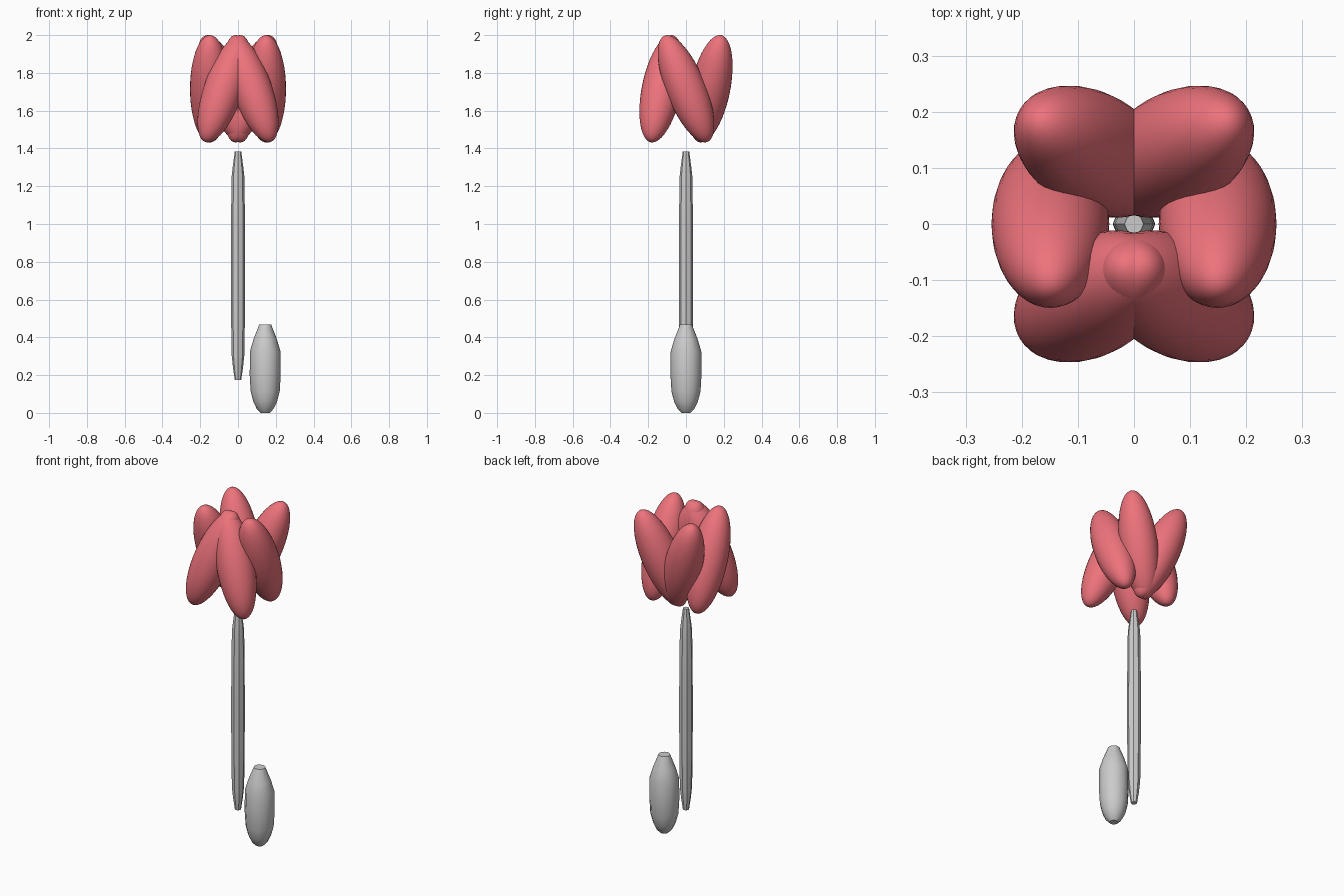
import bpy, bmesh, math
from mathutils import Vector, Matrix

if "Cube" in bpy.data.objects:
    bpy.data.objects.remove(bpy.data.objects["Cube"])

pink = bpy.data.materials.new("petal_pink")
pink.diffuse_color = (0.85, 0.17, 0.2, 1)
pink.use_nodes = True
pink.node_tree.nodes["Principled BSDF"].inputs["Base Color"].default_value = pink.diffuse_color


def finish(name, bm, mat=None, angle=None):
    bmesh.ops.recalc_face_normals(bm, faces=bm.faces)
    me = bpy.data.meshes.new(name)
    bm.to_mesh(me)
    bm.free()
    ob = bpy.data.objects.new(name, me)
    bpy.context.collection.objects.link(ob)
    if mat:
        me.materials.append(mat)
    bpy.ops.object.select_all(action='DESELECT')
    ob.select_set(True)
    bpy.context.view_layer.objects.active = ob
    if angle:
        bpy.ops.object.shade_smooth_by_angle(angle=angle)
    else:
        bpy.ops.object.shade_smooth()
    return ob


def lathe(name, profile, sides, x=0.0):
    """Stack of capped rings from (radius, z) pairs."""
    bm = bmesh.new()
    rings = []
    for r, z in profile:
        rings.append([bm.verts.new((x + r * math.cos(math.tau * i / sides),
                                    r * math.sin(math.tau * i / sides), z))
                      for i in range(sides)])
    for a, b in zip(rings, rings[1:]):
        for i in range(sides):
            j = (i + 1) % sides
            bm.faces.new((a[i], a[j], b[j], b[i]))
    bm.faces.new(rings[0])
    bm.faces.new(rings[-1])
    return finish(name, bm, angle=math.radians(35))


def petal(name, around, lean):
    """Long ellipsoid on a ring, its top leaning toward a compass angle."""
    a, l, t = math.radians(around), math.radians(lean), math.radians(22)
    axis = Vector((math.sin(t) * math.cos(l), math.sin(t) * math.sin(l), math.cos(t)))
    m = (Matrix.Translation((0.149 * math.cos(a), 0.149 * math.sin(a), 1.716))
         @ axis.to_track_quat('Z', 'Y').to_matrix().to_4x4()
         @ Matrix.Diagonal((0.105, 0.105, 0.3035, 1)))
    bm = bmesh.new()
    bmesh.ops.create_uvsphere(bm, u_segments=32, v_segments=24, radius=1, matrix=m)
    return finish(name, bm, pink)


# Flower head: mirrored pairs of petals
for side, flip in (("right", False), ("left", True)):
    for place, around, lean in (("side", 0, -90), ("front", -60, 150), ("back", 60, 30)):
        if flip:
            around, lean = 180 - around, 180 - lean
        petal(f"{place}_petal_{side}", around, lean)

# Stem with tapered ends
lathe("stem", [(0.017, 0.175), (0.026, 0.235), (0.034, 0.31), (0.037, 0.55), (0.038, 0.78),
               (0.037, 1.0), (0.034, 1.25), (0.027, 1.31), (0.017, 1.385)], 8)

# Bud-shaped leaf beside the stem
lathe("leaf", [(0.024, 0.0), (0.045, 0.022), (0.063, 0.06), (0.077, 0.115), (0.082, 0.2),
               (0.081, 0.325), (0.062, 0.39), (0.032, 0.467)], 12, x=0.144)
